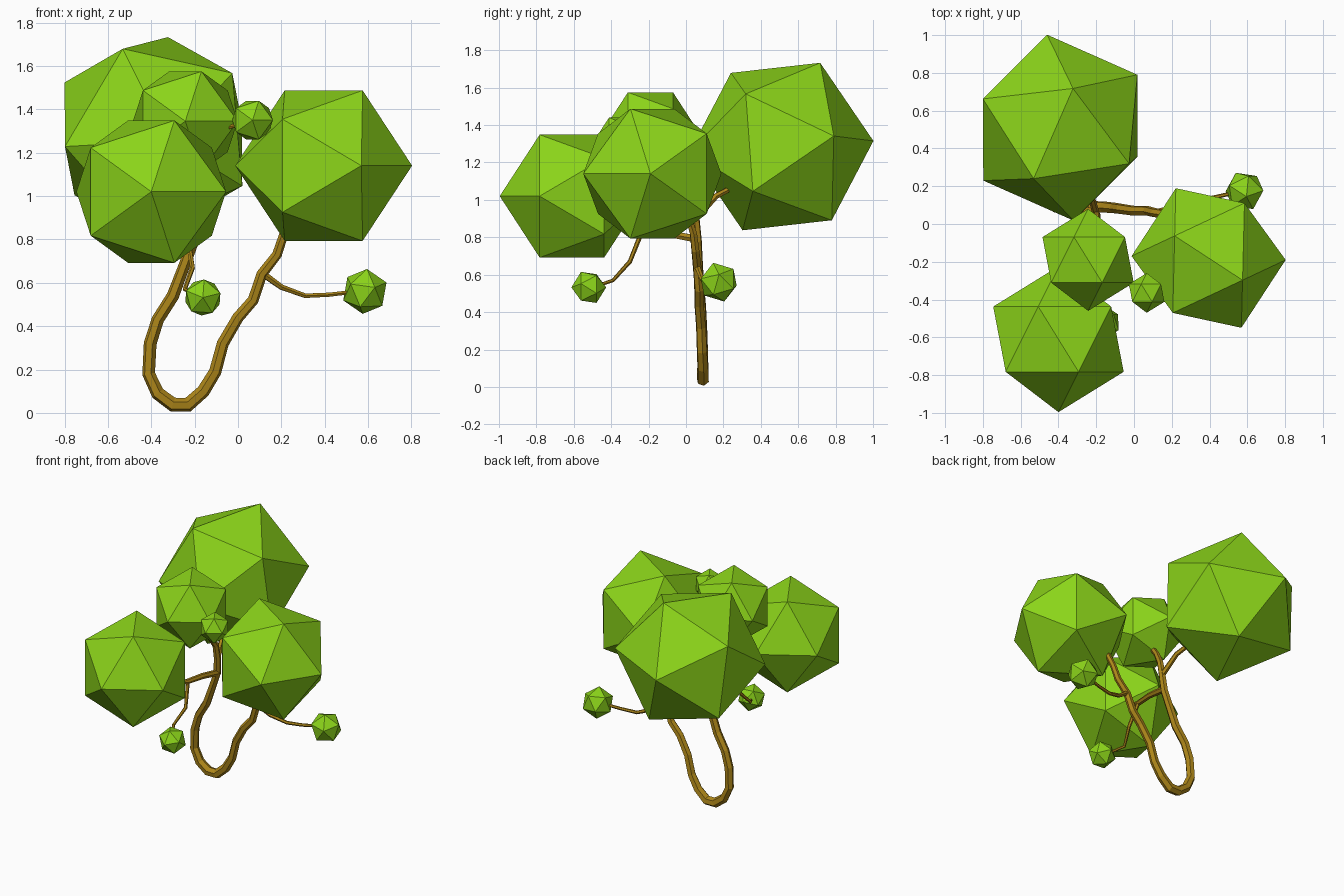
import bpy, bmesh
from math import cos, sin, radians
from mathutils import Vector, Matrix


def material(name, color):
    m = bpy.data.materials.new(name)
    m.diffuse_color = color
    return m


LEAF = material("leaf_green", (0.26, 0.66, 0.01, 1))
BARK = material("bark_brown", (0.42, 0.24, 0.01, 1))


def frame(a, b):
    a = a.normalized()
    b = (b - a * b.dot(a)).normalized()
    return Matrix((a, b, a.cross(b))).transposed()


# Leaf clump: an icosahedron turned so two neighbouring corners point along a and b
def clump(name, center, radius, a, b):
    bm = bmesh.new()
    bmesh.ops.create_icosphere(bm, subdivisions=1, radius=radius)
    bm.verts.ensure_lookup_table()
    v = bm.verts[0]
    n = v.link_edges[0].other_vert(v)
    rot = frame(Vector(a), Vector(b)) @ frame(v.co, n.co).transposed()
    bmesh.ops.transform(bm, matrix=rot.to_4x4(), verts=bm.verts)
    me = bpy.data.meshes.new(name)
    bm.to_mesh(me)
    bm.free()
    ob = bpy.data.objects.new(name, me)
    ob.location = center
    me.materials.append(LEAF)
    bpy.context.collection.objects.link(ob)


# Branch: six-sided tapered tube through (x, y, z, radius) points
def branch(name, pts):
    cu = bpy.data.curves.new(name, 'CURVE')
    cu.dimensions = '3D'
    cu.bevel_depth = 1.0
    cu.bevel_resolution = 1
    cu.use_fill_caps = True
    sp = cu.splines.new('POLY')
    sp.points.add(len(pts) - 1)
    for p, (x, y, z, r) in zip(sp.points, pts):
        p.co = (x, y, z, 1)
        p.radius = r
    sp.use_smooth = False
    cu.materials.append(BARK)
    bpy.context.collection.objects.link(bpy.data.objects.new(name, cu))


# Foliage
front, side = (0, -1, 0), (0.894, -0.447, 0)
clump("back_foliage", (-0.39, 0.51, 1.285), 0.498, (-0.07, 0.49, 0.03), (0.07, 0.20, 0.455))
clump("right_foliage", (0.395, -0.18, 1.14), 0.408, (0.405, -0.01, 0), (0.175, -0.37, 0))
clump("front_foliage", (-0.40, -0.61, 1.02), 0.386, front, side)
clump("middle_foliage", (-0.243, -0.19, 1.345), 0.27, front, side)
clump("small_top_foliage", (0.067, -0.365, 1.35), 0.105, front, side)
clump("small_right_foliage", (0.585, 0.175, 0.56), 0.108, (0.01, -0.03, 0.105), (0.1, 0, 0.047))
t = radians(14)
clump("small_front_foliage", (-0.162, -0.52, 0.532), 0.093, front,
      (0.894 * cos(t), -0.447, 0.894 * sin(t)))

# Looped trunk whose two arms rise from the ground
left_arm = [(-0.24, -0.15, 1.25, .016), (-0.22, -0.03, 1.1, .02), (-0.2, 0.03, 1.0, .022),
            (-0.2, 0.05, 0.9, .024), (-0.21, 0.06, 0.78, .026), (-0.255, 0.065, 0.66, .027),
            (-0.30, 0.07, 0.54, .029), (-0.37, 0.08, 0.43, .029), (-0.405, 0.085, 0.32, .03),
            (-0.412, 0.09, 0.18, .03), (-0.37, 0.09, 0.09, .032)]
right_arm = [(-0.30, 0.09, 0.038, .034), (-0.23, 0.09, 0.038, .034), (-0.16, 0.09, 0.10, .031),
             (-0.105, 0.085, 0.19, .029), (-0.07, 0.08, 0.32, .028), (0.0, 0.07, 0.44, .027),
             (0.07, 0.07, 0.52, .026), (0.11, 0.06, 0.64, .025), (0.18, 0.05, 0.73, .023),
             (0.21, 0.04, 0.82, .021), (0.25, 0.0, 0.95, .018)]
branch("trunk", left_arm + right_arm)

# Side branches
branch("right_branch", [(0.11, 0.06, 0.645, .017), (0.2, 0.085, 0.58, .014), (0.31, 0.12, 0.54, .012),
                        (0.42, 0.14, 0.545, .011), (0.55, 0.17, 0.56, .01)])
branch("front_branch", [(-0.205, 0.06, 0.79, .022), (-0.22, -0.1, 0.82, .02), (-0.24, -0.25, 0.83, .018),
                        (-0.35, -0.48, 0.95, .014)])
branch("front_twig", [(-0.235, -0.24, 0.82, .013), (-0.21, -0.3, 0.67, .012), (-0.245, -0.39, 0.57, .01),
                      (-0.2, -0.46, 0.545, .009)])
branch("back_branch", [(-0.2, 0.05, 0.9, .02), (-0.23, 0.16, 1.02, .017), (-0.3, 0.35, 1.12, .014)])
branch("top_twig", [(-0.2, -0.25, 1.28, .012), (0.05, -0.35, 1.34, .009)])
